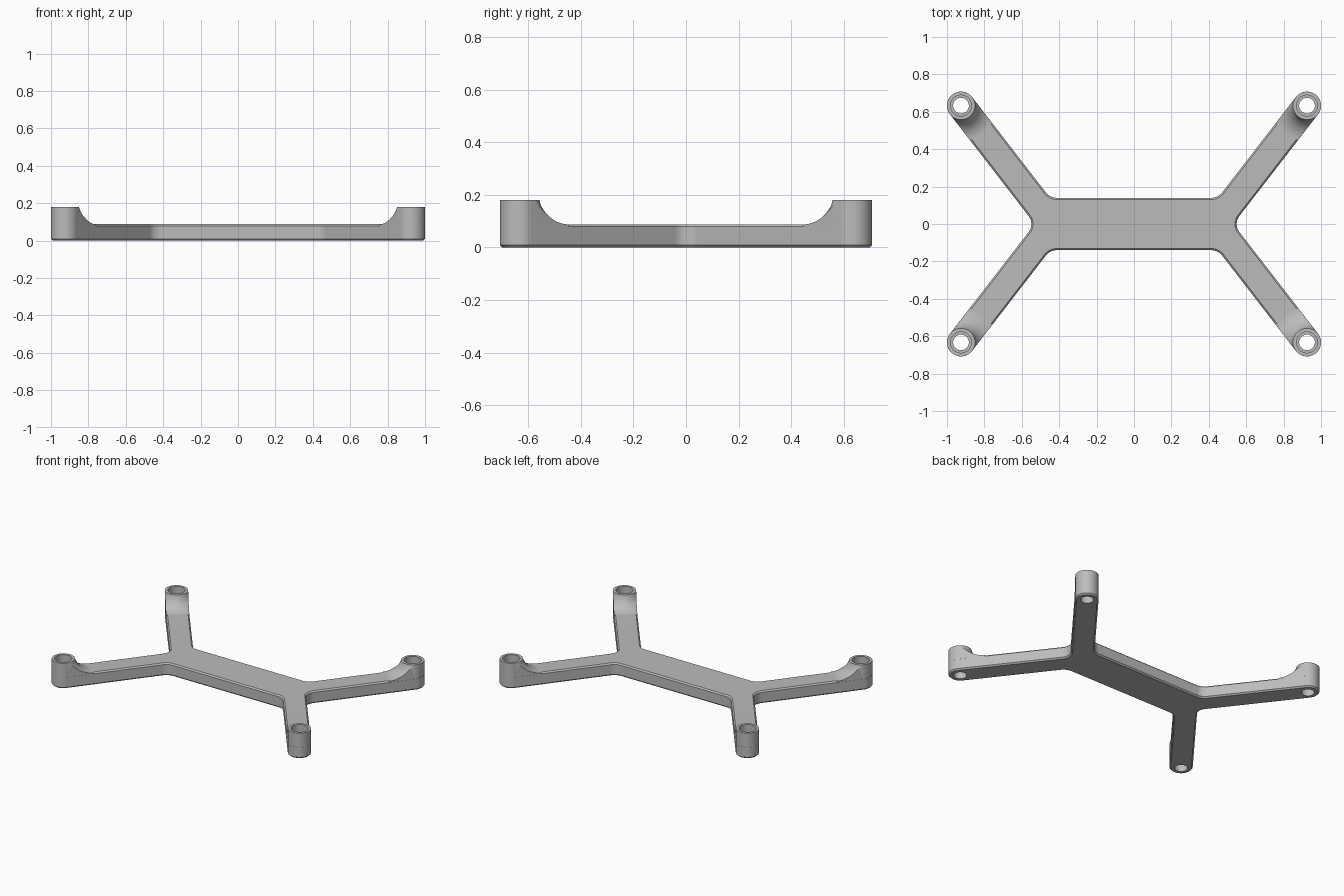
import bpy, bmesh
from math import pi, sin, cos, tan, atan2, radians, sqrt, hypot

cube = bpy.data.objects.get("Cube")
if cube:
    bpy.data.objects.remove(cube, do_unlink=True)

# Main dimensions
BOSS_X, BOSS_Y, BOSS_R = 0.925, 0.633, 0.075
ARM = radians(52.3)
PLATE_HALF, PLATE_TOP, BOSS_TOP = 0.14, 0.088, 0.18
CHAMFER = 0.009
HOLE_R, RECESS_R, RECESS_FLOOR = 0.042, 0.056, 0.09

grey = bpy.data.materials.new("plain grey")
grey.use_nodes = True
grey.diffuse_color = (0.5, 0.5, 0.5, 1)
grey.node_tree.nodes["Principled BSDF"].inputs["Base Color"].default_value = (0.5, 0.5, 0.5, 1)


def arc(cx, cy, r, a0, a1, n):
    return [(cx + r * cos(a0 + (a1 - a0) * i / n),
             cy + r * sin(a0 + (a1 - a0) * i / n)) for i in range(n + 1)]


def make_object(name, bm):
    bmesh.ops.recalc_face_normals(bm, faces=bm.faces)
    mesh = bpy.data.meshes.new(name)
    bm.to_mesh(mesh)
    bm.free()
    mesh.materials.append(grey)
    obj = bpy.data.objects.new(name, mesh)
    bpy.context.collection.objects.link(obj)
    return obj


def loft(name, layers):
    """Closed solid through outlines given as (points, height)."""
    bm = bmesh.new()
    rings = [[bm.verts.new((x, y, z)) for x, y in pts] for pts, z in layers]
    for low, high in zip(rings, rings[1:]):
        for i in range(len(low)):
            j = (i + 1) % len(low)
            bm.faces.new((low[i], low[j], high[j], high[i]))
    bm.faces.new(rings[0][::-1])
    bm.faces.new(rings[-1])
    return make_object(name, bm)


def lathe(name, profile, x, y, n=64):
    """Closed solid of revolution from (radius, height) points."""
    return loft(name, [(arc(x, y, r, 0, 2 * pi * (n - 1) / n, n - 1), z) for r, z in profile])


def quarter(inset):
    """Quarter of the outline, from the end notch round the boss to the long side."""
    axis_x = BOSS_X - BOSS_Y / tan(ARM)
    half = BOSS_R - inset
    notch_r, side_r = 0.07 + inset, 0.075 + inset
    # Fillet in the notch between the two arms
    notch_x = axis_x + (half + notch_r) / sin(ARM)
    pts = arc(notch_x, 0, notch_r, pi, pi / 2 + ARM, 8)
    # Round boss end
    pts += arc(BOSS_X, BOSS_Y, half, ARM - pi / 2, ARM + pi / 2, 32)
    # Fillet between arm and long side
    side_y = PLATE_HALF - inset + side_r
    side_x = axis_x + side_y / tan(ARM) - (half + side_r) / sin(ARM)
    return pts + arc(side_x, side_y, side_r, ARM - pi / 2, -pi / 2, 10)


def outline(inset):
    q = quarter(inset)
    upper = q + [(-x, y) for x, y in reversed(q)]
    return upper + [(x, -y) for x, y in reversed(upper[1:-1])]


def boolean(target, tool, operation):
    mod = target.modifiers.new(operation.lower(), "BOOLEAN")
    mod.operation, mod.solver, mod.object = operation, "EXACT", tool
    bpy.context.view_layer.objects.active = target
    bpy.ops.object.modifier_apply(modifier=mod.name)
    bpy.data.objects.remove(tool, do_unlink=True)


# Flat plate with four arms and chamfered rims
frame = loft("mounting_frame", [(outline(CHAMFER), 0), (outline(0), CHAMFER),
                                (outline(0), PLATE_TOP - CHAMFER), (outline(CHAMFER), PLATE_TOP)])

# Concave flare from arm top up to boss top
FLARE = 0.12
rise = PLATE_TOP + FLARE - BOSS_TOP
flare_x = BOSS_R + sqrt(FLARE ** 2 - rise ** 2)
flare = arc(flare_x, PLATE_TOP + FLARE - 0.0004, FLARE, -pi / 2,
            atan2(-rise, BOSS_R - flare_x), 14)
boss_profile = [(flare_x, 0.03)] + flare[:-1] + [(BOSS_R, BOSS_TOP)]

for sx in (1, -1):
    for sy in (1, -1):
        x, y = sx * BOSS_X, sy * BOSS_Y
        # Raised boss, trimmed to the arm width
        boss = lathe("boss", boss_profile, x, y)
        slot = arc(0, 0, BOSS_R - 0.0003, ARM - pi / 2, ARM + pi / 2, 32)
        for px, py in (slot[-1], slot[0]):
            slot.append((px - 0.25 * cos(ARM), py - 0.25 * sin(ARM)))
        slot = [(x + sx * px, y + sy * py) for px, py in slot]
        boolean(boss, loft("arm_trim", [(slot, 0.02), (slot, 0.25)]), "INTERSECT")
        boolean(frame, boss, "UNION")
        # Screw hole with a wider recess at the top
        hole = lathe("hole_cutter", [(HOLE_R, -0.1), (HOLE_R, RECESS_FLOOR),
                                     (RECESS_R, RECESS_FLOOR), (RECESS_R, 0.3)], x, y, 48)
        boolean(frame, hole, "DIFFERENCE")

# Smooth curved walls, crisp edges
bpy.ops.object.select_all(action="DESELECT")
frame.select_set(True)
bpy.context.view_layer.objects.active = frame
bpy.ops.object.shade_smooth_by_angle(angle=radians(25))
